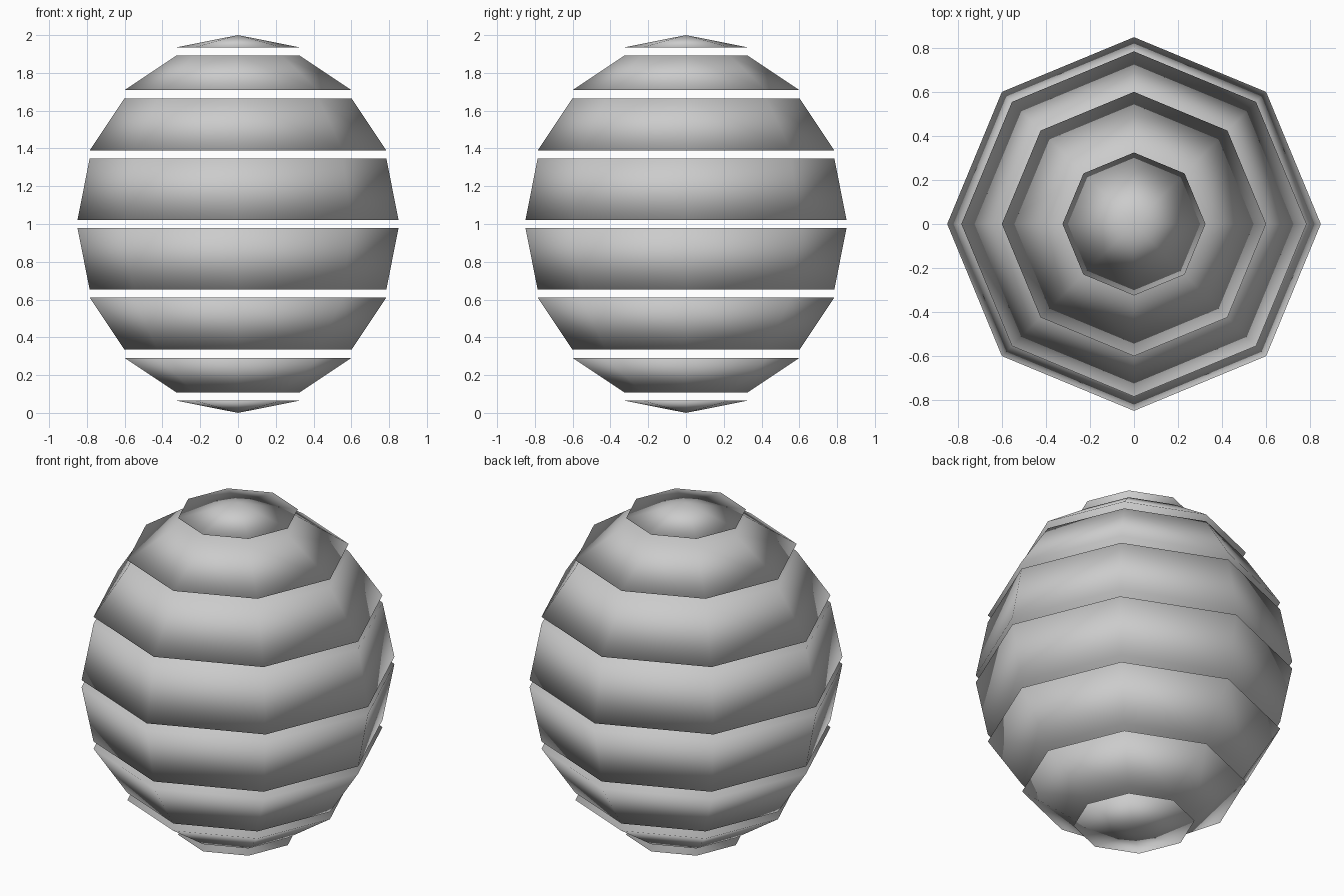
import bpy, bmesh, math
from mathutils import Matrix

if "Cube" in bpy.data.objects:
    bpy.data.objects.remove(bpy.data.objects["Cube"])

R = 0.85                      # sphere radius before the slices are spread apart
SIDES = 8
RINGS = 8
GAP = (2.0 - 2 * R) / (RINGS - 1)


def slice_solid(name, r_low, r_high, z_low, height):
    """Closed eight-sided frustum (or pyramid when one radius is zero)."""
    bm = bmesh.new()
    bmesh.ops.create_cone(bm, cap_ends=True, cap_tris=False, segments=SIDES,
                          radius1=r_low, radius2=r_high, depth=height,
                          matrix=Matrix.Translation((0, 0, z_low + height / 2)))
    # collapse the tip of the end pieces
    bmesh.ops.remove_doubles(bm, verts=bm.verts[:], dist=1e-4)
    bmesh.ops.recalc_face_normals(bm, faces=bm.faces[:])
    for f in bm.faces:
        f.smooth = True
    mesh = bpy.data.meshes.new(name)
    bm.to_mesh(mesh)
    bm.free()
    obj = bpy.data.objects.new(name, mesh)
    bpy.context.collection.objects.link(obj)


# Stack of sphere slices, bottom to top
z = 0.0
for i in range(RINGS):
    a0, a1 = math.pi * i / RINGS, math.pi * (i + 1) / RINGS
    height = R * (math.cos(a0) - math.cos(a1))
    r0 = 0.0 if i == 0 else R * math.sin(a0)
    r1 = 0.0 if i == RINGS - 1 else R * math.sin(a1)
    name = {0: "bottom_cap", RINGS - 1: "top_cap"}.get(i, f"sphere_slice_{i}")
    slice_solid(name, r0, r1, z, height)
    z += height + GAP
